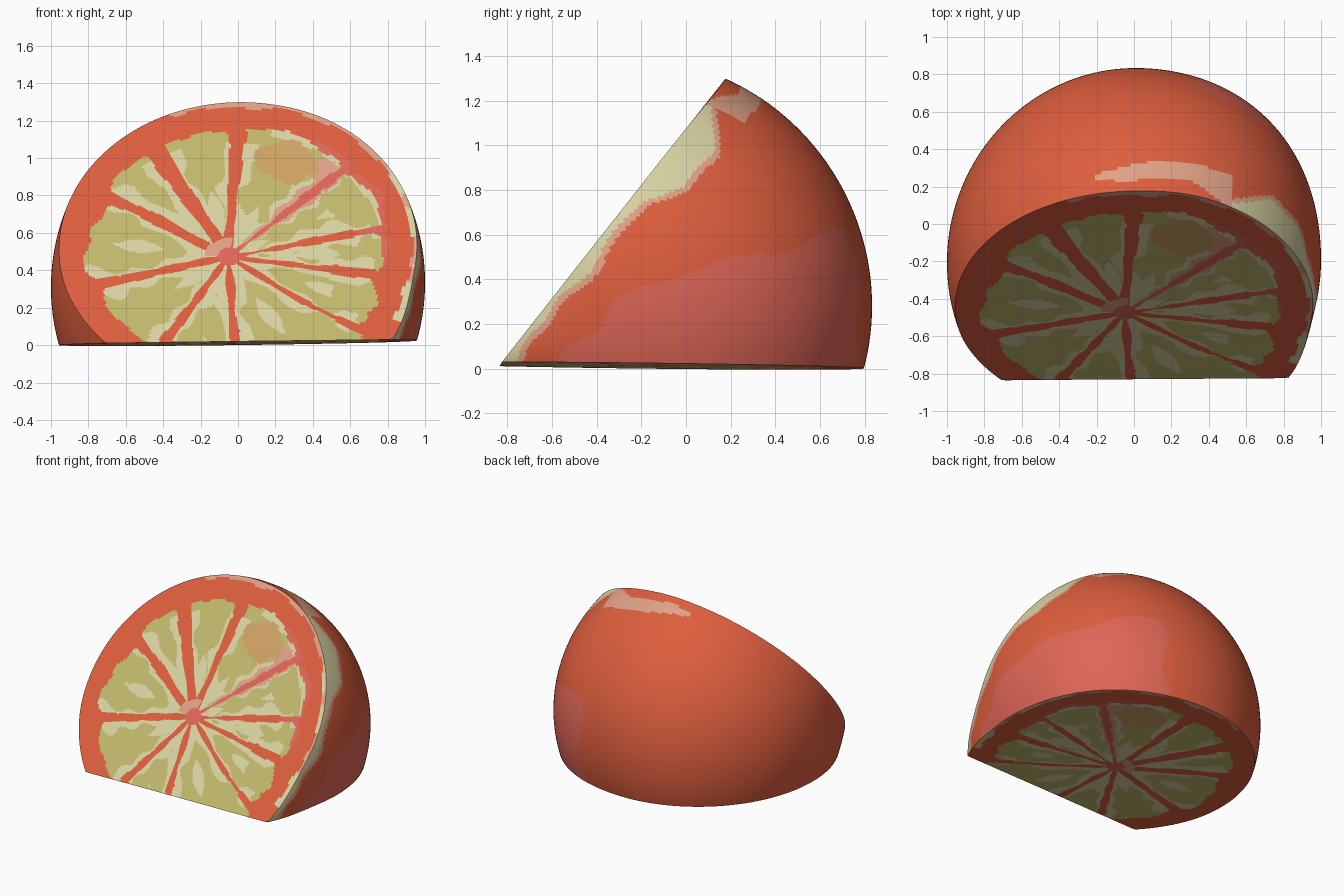
import bpy, bmesh, math
from mathutils import Matrix, Vector

if "Cube" in bpy.data.objects:
    bpy.data.objects.remove(bpy.data.objects["Cube"])

EDGE = Vector((0, -0.83, 0.02))              # sharp front edge where both cuts meet
TOP, BOT = math.radians(51.8), math.radians(-0.7)
MID, HALF = (TOP + BOT) / 2, (TOP - BOT) / 2
A, B, OFF = 1.022, 1.075, 0.70               # body half axes and centre offset from edge


def material(name, rgb):
    m = bpy.data.materials.new(name)
    m.diffuse_color = (*rgb, 1)
    m.use_nodes = True
    m.node_tree.nodes["Principled BSDF"].inputs["Base Color"].default_value = m.diffuse_color
    return m


MATS = [material("orange_rind", (0.73, 0.112, 0.048)),
        material("pink_red", (0.74, 0.133, 0.095)),
        material("green_pulp", (0.54, 0.48, 0.15)),
        material("pale_cream", (0.70, 0.65, 0.37)),
        material("peach", (0.74, 0.36, 0.24)),
        material("tan_pulp", (0.63, 0.36, 0.13))]
ORANGE, PINK, GREEN, CREAM, PEACH, TAN = range(6)


def warp(p):
    """Slight lean and fuller right side of the hand-shaped body."""
    x, y, z = p
    near = max(0, 1 - math.hypot(y - EDGE.y, z - EDGE.z) / 0.5) ** 2
    k = 1.0
    if x > 0:
        az = math.atan2(max(0, y + 0.2), x)
        k += 0.022 * math.sin(2 * az) ** 2
    return Vector((x * (1 + (0.13 if x > 0 else -0.03) * near) * k,
                   (y + 0.2) * k - 0.2 + 0.008 * x, z + 0.013 * x))


def finish(bm, name, smooth):
    for v in bm.verts:
        v.co = warp(v.co)
    me = bpy.data.meshes.new(name)
    bm.to_mesh(me)
    bm.free()
    for m in MATS:
        me.materials.append(m)
    for p in me.polygons:
        p.use_smooth = smooth
    ob = bpy.data.objects.new(name, me)
    bpy.context.collection.objects.link(ob)


def wobble(a, b):
    return (math.sin(9 * a + 5 * b) + math.sin(17 * b - 13 * a + 1) + math.sin(29 * a + 23 * b)) / 3


# ---- rind: ellipsoid trimmed by the two cutting planes
def outward(angle, side):
    return Vector((0, -math.sin(angle), math.cos(angle))) * side


def skin_colour(c):
    r = c - EDGE
    d = -r.dot(outward(TOP, 1))
    v = r.y * math.cos(TOP) + r.z * math.sin(TOP)
    n = 0.03 * wobble(c.x * 0.6, v * 0.8)
    if c.x > 0.52:
        bulge = max(0, 1 - abs(v - 1.22) / 0.26)
        w = 0.035 + 0.13 * min(1, bulge * 1.6) + n
        if d < w:
            return CREAM
        if d < w + 0.03:
            return PEACH
    elif c.x > -0.2 and v > 1.2:
        low = 0.07 if c.x < 0.3 else 0.07 - (c.x - 0.3) * 0.4
        if low + 0.5 * n < d < 0.17 + 0.03 * c.x - 0.25 * max(0, -c.x) + 0.5 * n:
            return PEACH
    line = 0.4 + 0.28 * c.y - 0.5 * max(0, -0.2 - c.y)
    if c.x > 0.35 + 2 * n and c.z < line + 2 * n:
        return PINK
    return ORANGE


bm = bmesh.new()
bmesh.ops.create_uvsphere(bm, u_segments=360, v_segments=180, radius=1)
centre = EDGE + Vector((0, math.cos(MID), math.sin(MID))) * OFF
bm.transform(Matrix.Translation(centre) @ Matrix.Rotation(MID, 4, 'X')
             @ Matrix.Diagonal((1, A, B, 1)) @ Matrix.Rotation(math.pi / 2, 4, 'Y'))
for ang, side in ((TOP, 1), (BOT, -1)):
    bmesh.ops.bisect_plane(bm, geom=bm.verts[:] + bm.edges[:] + bm.faces[:],
                           plane_co=EDGE, plane_no=outward(ang, side), clear_outer=True)
for f in bm.faces:
    f.material_index = skin_colour(f.calc_center_median())
finish(bm, "rind", True)

# ---- cut faces: polar grid around the off-centre core
CORE = (-0.05, 0.575)
# segments: start angle, end angle, outer radius, membrane half width
SEGMENTS = [(-10, 13, 0.83, 0.03), (13, 43, 0.88, 0.02), (43, 86, 0.90, 0.03),
            (86, 118, 0.86, 0.05), (118, 147, 0.82, 0.045), (147, 194, 0.76, 0.035),
            (194, 239, 0.73, 0.035), (239, 273, 1.0, 0.028), (273, 322, 0.9, 0.026),
            (322, 350, 0.81, 0.024)]


def rim_radius(t):
    """Distance from the core to the rind, or to the front edge."""
    c, s = math.cos(t), math.sin(t)
    ch, sh = math.cos(HALF), math.sin(HALF)
    p0, p1 = (CORE[1] * ch - OFF) / A, s * ch / A
    q0, q1 = CORE[1] * sh / B, s * sh / B
    qa = c * c + p1 * p1 + q1 * q1
    qb = CORE[0] * c + p0 * p1 + q0 * q1
    qc = CORE[0] ** 2 + p0 * p0 + q0 * q0 - 1
    r = (-qb + math.sqrt(qb * qb - qa * qc)) / qa
    return min(r, CORE[1] / -s) if s < -1e-6 else r


def pulp_colour(u, v, rim):
    du, dv = u - CORE[0], v - CORE[1]
    r = math.hypot(du, dv)
    t = math.degrees(math.atan2(dv, du))
    n = wobble(u, v)
    # pale pith along the right part of the rim
    if -28 < t < 108 and rim - r < 0.03 + 0.02 * n:
        return CREAM if t < 35 and n > -0.2 else PEACH
    if r < 0.06:
        return PINK
    if r < 0.13 and 80 < t < 175:
        return PEACH if n > 0 else CREAM
    for a0, a1, outer, half in SEGMENTS:
        ang = t if a0 <= t <= a1 else t + 360
        if not a0 <= ang <= a1:
            continue
        left = r * math.sin(math.radians(min(ang - a0, 90)))
        right = r * math.sin(math.radians(min(a1 - ang, 90)))
        side = min(left, right) - half * (0.45 + 0.8 * r) - 0.012 * n
        # rounded, ragged outer end
        mid = math.radians(ang - (a0 + a1) / 2)
        end = outer + 0.03 * n - r * (1 + 0.25 * mid * mid)
        inset = min(side, end)
        if side > 0 and end < 0.06 and side < 0.03 - end:
            inset = min(inset, end - 0.015)
        if inset < 0:
            return PINK if (18 < t < 60 or -5 < t < 18 and r > 0.7) and inset > -0.03 else ORANGE
        if (du - 0.31) ** 2 / 0.026 + (dv - 0.64) ** 2 / 0.016 < 1 + 0.7 * n:
            return TAN
        if (du - 0.5) ** 2 / 0.008 + (dv - 0.6) ** 2 / 0.006 < 1 + 0.7 * n:
            return PEACH
        if 35 < t < 52 and side < 0.02 + 0.02 * n:
            return PEACH
        if 8 < t < 75 and end < 0.05 + 0.04 * n:
            return CREAM
        if side < 0.04 + 0.05 * n and r < 0.78:
            return CREAM
        if abs(left - right) < 0.08 * math.sin(11 * r + a0) and 0.12 < r < 0.6 + 0.1 * n:
            return CREAM
        return GREEN
    return ORANGE


def cut_face(name, angle, flip, rays=360, rings=64):
    bm = bmesh.new()

    def place(u, v):
        return bm.verts.new((u, EDGE.y + v * math.cos(angle), EDGE.z + v * math.sin(angle)))

    hub = place(*CORE)
    uv, rims = [], []
    for i in range(rays):
        t = 2 * math.pi * i / rays
        rims.append(rim_radius(t))
        uv.append([(CORE[0] + rims[i] * k / rings * math.cos(t),
                    CORE[1] + rims[i] * k / rings * math.sin(t)) for k in range(1, rings + 1)])
    verts = [[place(*p) for p in ray] for ray in uv]
    for i in range(rays):
        j = (i + 1) % rays
        for k in range(-1, rings - 1):
            if k < 0:
                vs, col = [hub, verts[i][0], verts[j][0]], PINK
            else:
                vs = [verts[i][k], verts[i][k + 1], verts[j][k + 1], verts[j][k]]
                col = pulp_colour((uv[i][k][0] + uv[j][k + 1][0]) / 2,
                                  (uv[i][k][1] + uv[j][k + 1][1]) / 2, rims[i])
            f = bm.faces.new(vs[::-1] if flip else vs)
            f.material_index = col
    finish(bm, name, False)


cut_face("upper_cut_face", TOP, False)
cut_face("lower_cut_face", BOT, True)
